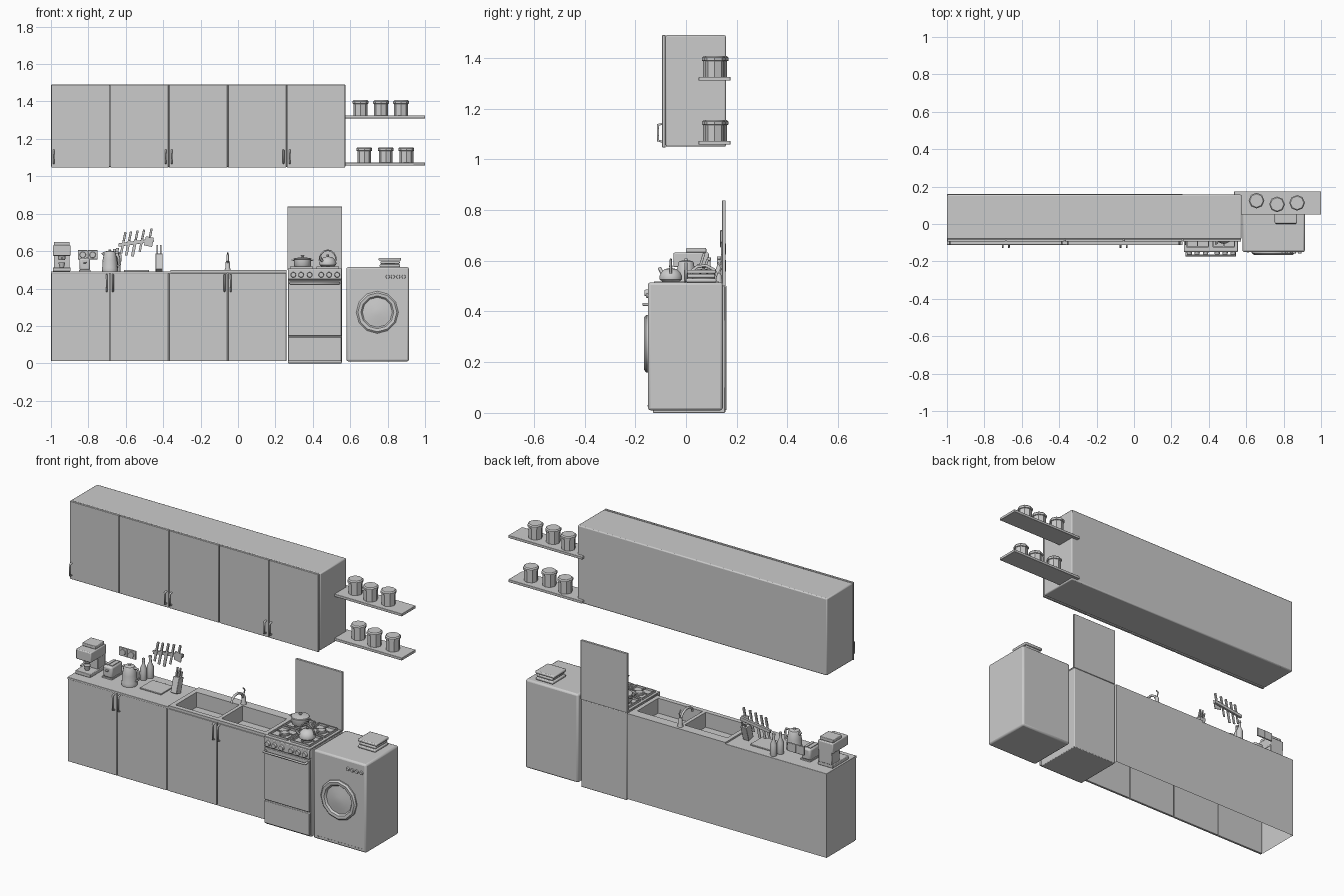
import bpy, bmesh, math
from mathutils import Matrix, Vector


def finish(name, bm, smooth=False, bevel=0):
    me = bpy.data.meshes.new(name)
    bm.to_mesh(me)
    bm.free()
    ob = bpy.data.objects.new(name, me)
    bpy.context.collection.objects.link(ob)
    if bevel:
        m = ob.modifiers.new("bevel", "BEVEL")
        m.width, m.segments = bevel, 2
    if smooth:
        bpy.context.view_layer.objects.active = ob
        ob.select_set(True)
        bpy.ops.object.shade_smooth_by_angle(angle=math.radians(40))
        ob.select_set(False)
    return ob


def box(name, x0, x1, y0, y1, z0, z1, bevel=0, drop=(), flip=False):
    """Axis-aligned box; drop lists outward directions of faces to leave open."""
    bm = bmesh.new()
    bmesh.ops.create_cube(bm, size=1)
    bm.normal_update()
    gone = [f for f in bm.faces if any(f.normal.dot(Vector(d)) > .9 for d in drop)]
    bmesh.ops.delete(bm, geom=gone, context='FACES')
    bmesh.ops.scale(bm, vec=(x1 - x0, y1 - y0, z1 - z0), verts=bm.verts)
    bmesh.ops.translate(bm, vec=((x0 + x1) / 2, (y0 + y1) / 2, (z0 + z1) / 2), verts=bm.verts)
    if flip:
        bmesh.ops.reverse_faces(bm, faces=bm.faces)
    return finish(name, bm, bevel > 0, bevel)


def lathe(name, profile, loc, n=12, rot=None):
    """Spin (radius, height) points around z, then rotate and place."""
    bm = bmesh.new()
    rings = [[bm.verts.new((r * math.cos(2 * math.pi * i / n), r * math.sin(2 * math.pi * i / n), h))
              for i in range(n)] for r, h in profile]
    for a, b in zip(rings, rings[1:]):
        for i in range(n):
            bm.faces.new((a[i], a[(i + 1) % n], b[(i + 1) % n], b[i]))
    bm.faces.new(rings[0][::-1])
    bm.faces.new(rings[-1])
    m = Matrix.Translation(loc)
    if rot:
        m = m @ rot
    bm.transform(m)
    return finish(name, bm, True)


def tube(name, pts, r, res=1):
    cu = bpy.data.curves.new(name, 'CURVE')
    cu.dimensions, cu.bevel_depth, cu.bevel_resolution, cu.use_fill_caps = '3D', r, res, True
    sp = cu.splines.new('POLY')
    sp.points.add(len(pts) - 1)
    for p, c in zip(sp.points, pts):
        p.co = (*c, 1)
    ob = bpy.data.objects.new(name, cu)
    bpy.context.collection.objects.link(ob)
    return ob


FRONT = Matrix.Rotation(math.pi / 2, 4, 'X')  # turns a lathe to face -y


def handle(x, y, z0, z1):
    tube("door_handle", [(x, y, z0), (x, y - .016, z0 + .004), (x, y - .016, z1 - .004), (x, y, z1)], .005)


# Wall cabinet with five doors
W = .315
box("wall_cabinet", -1, .575, -.08, .157, 1.05, 1.49, .006)
for i in range(5):
    x = -1 + W * i
    box("wall_door", x + .002, x + W - .002, -.094, -.081, 1.047, 1.49, .002)
for x in (-.985, -.386, -.354, .243, .277):
    handle(x, -.094, 1.07, 1.14)

# Open-bottomed base cabinet with four doors
box("base_carcass", -1, .26, -.098, .16, .012, .485, drop=((0, 0, -1), (0, 0, 1), (0, -1, 0)))
for i in range(4):
    x = -1 + W * i
    box("base_door", x + .002, x + W - .002, -.112, -.099, .012, .482, .002)
for x in (-.702, -.669, -.072, -.039):
    handle(x, -.11, .385, .475)
box("counter", -1, -.36, -.112, .16, .48, .492, .002)

# Double sink: rim strips around two open basins
for x0, x1, y0, y1 in ((-.36, .26, -.112, -.085), (-.36, .26, .105, .16), (-.36, -.335, -.085, .105),
                       (-.065, -.045, -.085, .105), (.235, .26, -.085, .105)):
    box("sink_rim", x0, x1, y0, y1, .484, .5)
for x0, x1 in ((-.335, -.065), (-.045, .235)):
    box("sink_basin", x0, x1, -.085, .105, .415, .499, drop=((0, 0, 1),), flip=True)
    lathe("sink_drain", [(.018, 0), (.014, .003)], ((x0 + x1) / 2, .01, .415))

# Faucet
fx = -.055
lathe("faucet_base", [(.016, 0), (.013, .01), (.011, .04), (.007, .05)], (fx, .13, .5), 10)
tube("faucet_spout", [(fx, .13, .53), (fx, .11, .565), (fx, .08, .58), (fx, .045, .577),
                      (fx, .025, .562), (fx, .022, .545)], .007)
tube("faucet_lever", [(fx, .13, .55), (fx, .14, .575), (fx, .125, .592)], .004)

# Cooker body, oven door, drawer and back panel
box("stove_body", .266, .555, -.13, .155, 0, .5, .004)
box("stove_back_panel", .264, .557, .142, .156, .5, .838, .002)
box("stove_drawer", .268, .553, -.146, -.131, .012, .14, .003)
box("oven_door", .268, .553, -.146, -.131, .146, .443, .003)
box("control_panel", .266, .555, -.15, -.125, .449, .503, .004)
tube("oven_handle", [(.28, -.14, .428), (.28, -.168, .428), (.54, -.168, .428), (.54, -.14, .428)], .0065)
for x in (.296, .337, .383, .445, .487, .53):
    lathe("stove_knob", [(.015, 0), (.013, .014)], (x, -.149, .473), 10, FRONT)
box("hob_rim", .266, .555, -.145, .142, .499, .507, .002)
# Burners and grates
for x in (.34, .48):
    for y in (-.065, .07):
        lathe("burner", [(.03, 0), (.03, .006), (.022, .006), (.02, .011)], (x, y, .506))
        for s in (-1, 1):
            box("grate_side", x + s * .058 - .003, x + s * .058 + .003, y - .058, y + .058, .508, .519)
            box("grate_end", x - .058, x + .058, y + s * .058 - .003, y + s * .058 + .003, .508, .519)
            a, b = sorted((s * .02, s * .058))
            box("grate_bar_x", x + a, x + b, y - .003, y + .003, .514, .519)
            box("grate_bar_y", x - .003, x + .003, y + a, y + b, .514, .519)

# Saucepan
px, py = .345, .07
lathe("saucepan", [(.043, 0), (.046, .004), (.046, .036), (.05, .038), (.047, .042), (.02, .047),
                   (.006, .048), (.006, .053), (.01, .056), (.007, .06)], (px, py, .519), 14)
for s in (-1, 1):
    tube("saucepan_handle", [(px + s * .044, py - .014, .55), (px + s * .058, py - .012, .552),
                             (px + s * .058, py + .012, .552), (px + s * .044, py + .014, .55)], .003)

# Stove kettle
kx, ky = .48, -.06
lathe("kettle_body", [(.036, 0), (.045, .008), (.046, .02), (.038, .036), (.024, .048), (.01, .051),
                      (.005, .053), (.008, .06), (.004, .063)], (kx, ky, .519), 14)
tube("kettle_grip", [(kx + .045 * math.cos(a * math.pi / 8), ky, .55 + .055 * math.sin(a * math.pi / 8))
                     for a in range(9)], .0045)
tube("kettle_spout", [(kx - .02, ky - .02, .54), (kx - .035, ky - .035, .553), (kx - .042, ky - .045, .572)], .007)

# Washing machine
box("washer_body", .58, .914, -.15, .145, .01, .515, .01)
lathe("washer_door", [(.113, -.002), (.113, .008), (.104, .016), (.088, .014), (.08, .004), (.055, .007), (.02, .012)],
      (.745, -.149, .273), 12, FRONT)
for x in (.8, .828, .856, .886):
    lathe("washer_knob", [(.011, 0), (.009, .009)], (x, -.149, .463), 10, FRONT)
for i in range(14):
    box("washer_vent", .605 + i * .021, .616 + i * .021, -.152, -.145, .026, .031)

# Folded towels on the washer
for i, (x0, x1, y0, y1) in enumerate(((.757, .867, 0, .12), (.762, .865, .005, .115), (.752, .872, .003, .118))):
    box("folded_towel", x0, x1, y0, y1, .515 + i * .017, .53 + i * .017, .005)

# Shelves and hexagonal canisters
for z, xs in ((1.31, (.655, .765, .872)), (1.058, (.675, .79, .9))):
    box("wall_shelf", .535, 1, .05, .175, z, z + .015, .002)
    for x, y in zip(xs, (.125, .105, .113)):
        lathe("canister", [(.037, 0), (.037, .062), (.042, .064), (.042, .076), (.036, .082)], (x, y, z + .015), 8)

# Coffee machine
box("coffee_base", -.99, -.895, -.055, .09, .492, .512, .003)
box("coffee_column", -.985, -.9, .02, .09, .51, .59, .003)
box("coffee_head", -.99, -.895, -.05, .09, .575, .632, .005)
box("coffee_tray", -.985, -.9, 0, .08, .632, .65, .003)
lathe("coffee_filter", [(.016, 0), (.02, .008), (.02, .024)], (-.942, -.015, .552), 10)
tube("filter_handle", [(-.942, -.03, .562), (-.942, -.075, .557)], .005)
lathe("coffee_cup", [(.012, 0), (.018, .026)], (-.942, -.015, .512), 10)

# Toaster
box("toaster", -.848, -.79, -.01, .09, .497, .562, .01)
box("toaster_base", -.85, -.788, -.012, .092, .491, .5)
for x in (-.832, -.806):
    box("toaster_slot_frame", x - .008, x + .008, .005, .075, .56, .565)
box("toaster_lever", -.827, -.811, -.022, -.008, .535, .542, .002)

# Wall sockets
for x in (-.83, -.777):
    box("socket_plate", x - .026, x + .026, .148, .157, .556, .605, .002)
    lathe("socket_ring", [(.017, 0), (.015, .003)], (x, .148, .58), 12, FRONT)

# Electric kettle
ex, ey = -.685, 0
lathe("jug_kettle", [(.042, 0), (.043, .014), (.041, .02), (.039, .06), (.031, .1), (.027, .106), (.008, .11), (.006, .116)],
      (ex, ey, .492), 14)
tube("jug_handle", [(ex + .028, ey, .592), (ex + .052, ey, .592), (ex + .058, ey, .575), (ex + .055, ey, .53),
                    (ex + .038, ey, .52)], .006)
tube("jug_spout", [(ex - .024, ey, .575), (ex - .04, ey, .592)], .008)

# Bottles
for x, y, h in ((-.66, .09, .12), (-.645, .13, .125)):
    lathe("bottle", [(.017, 0), (.018, .005), (.018, .065), (.008, .088), (.007, h - .012), (.009, h - .011), (.008, h)],
          (x, y, .492), 10)

# Cutting board
box("cutting_board", -.61, -.475, -.015, .1, .491, .499, .002)

# Knife rail with hanging knives
rail = box("knife_rail", -.095, .095, .143, .157, -.009, .009, .001)
rail.matrix_world = Matrix.Translation((-.545, 0, .646)) @ Matrix.Rotation(-.14, 4, 'Y')
for x, w, low in ((-.615, .006, -.05), (-.585, .007, -.065), (-.55, .008, -.075), (-.515, .006, -.055), (-.475, .022, -.03)):
    m = Matrix.Translation((x, .14, .646 + (x + .545) * .14)) @ Matrix.Rotation(.2, 4, 'Y')
    box("knife_blade", -w, w, -.002, .002, low, .02).matrix_world = m
    box("knife_grip", -.006, .006, -.005, .005, .018, .066, .002).matrix_world = m

# Leaning knife block
tilt = Matrix.Translation((-.422, .04, .497)) @ Matrix.Rotation(-.3, 4, 'X')
box("knife_block", -.019, .019, -.022, .022, 0, .088, .003).matrix_world = tilt
for x in (-.009, .009):
    for y in (-.009, .011):
        box("block_knife_grip", x - .004, x + .004, y - .005, y + .005, .085, .128 - y, .001).matrix_world = tilt
